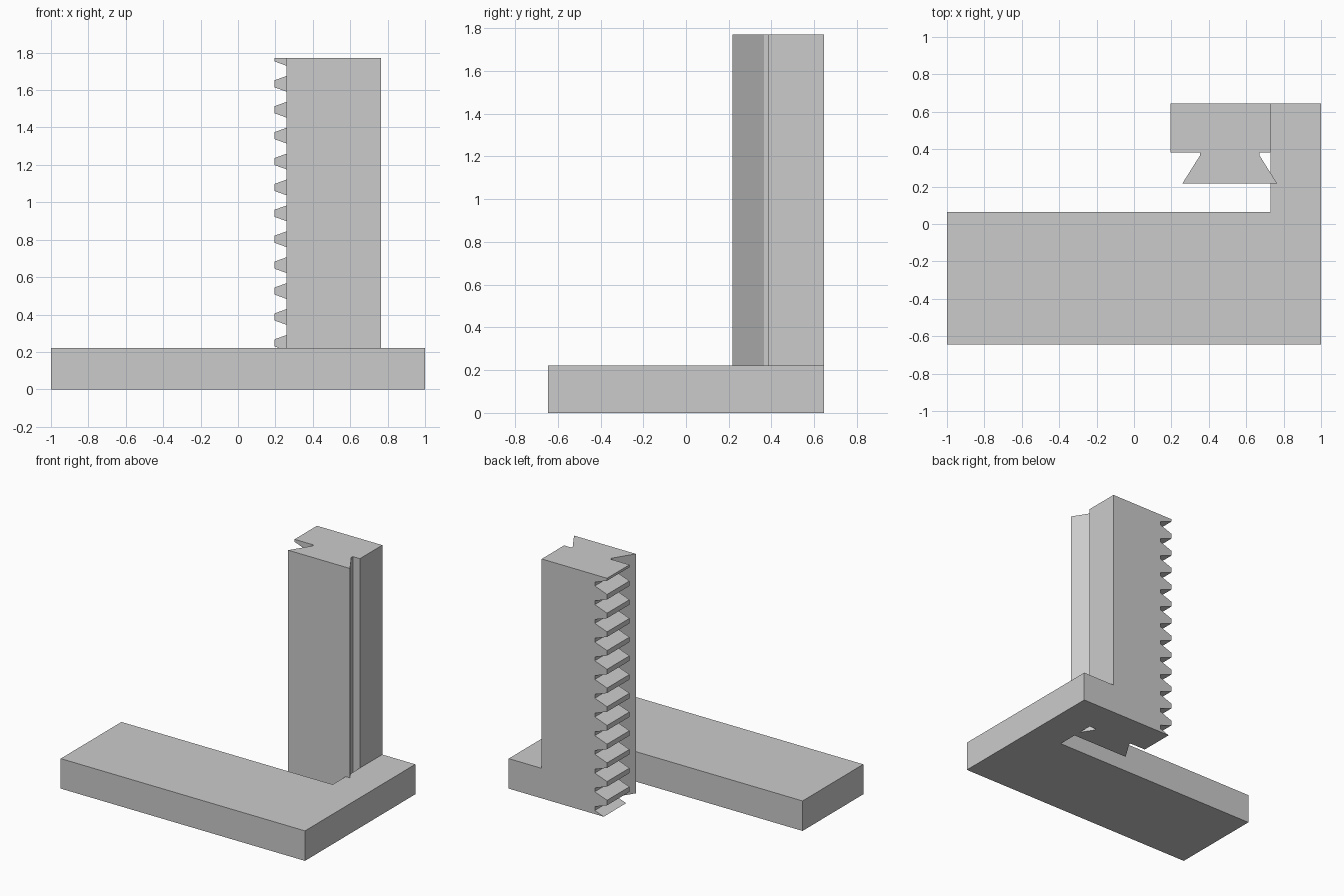
import bpy
import bmesh
from mathutils import Vector

cube = bpy.data.objects.get("Cube")
if cube:
    bpy.data.objects.remove(cube, do_unlink=True)

grey = bpy.data.materials.new("plain grey")
grey.use_nodes = True
colour = (0.6, 0.6, 0.6, 1)
grey.diffuse_color = colour
grey.node_tree.nodes["Principled BSDF"].inputs["Base Color"].default_value = colour

BASE_TOP, TOP = 0.222, 1.772
BACK, BLOCK_FRONT, RAIL_FRONT = 0.645, 0.383, 0.217
FOOT_X, TIP_X = 0.73, 0.195


def prism(name, points, direction):
    """Extrude a closed flat outline along a direction."""
    bm = bmesh.new()
    face = bm.faces.new([bm.verts.new(p) for p in points])
    ext = bmesh.ops.extrude_face_region(bm, geom=[face])
    moved = [v for v in ext["geom"] if isinstance(v, bmesh.types.BMVert)]
    bmesh.ops.translate(bm, verts=moved, vec=Vector(direction))
    bmesh.ops.recalc_face_normals(bm, faces=bm.faces)
    mesh = bpy.data.meshes.new(name)
    bm.to_mesh(mesh)
    bm.free()
    mesh.materials.append(grey)
    obj = bpy.data.objects.new(name, mesh)
    bpy.context.collection.objects.link(obj)
    return obj


# L-shaped base plate
outline = [(-1, -BACK), (1, -BACK), (1, BACK), (FOOT_X, BACK),
           (FOOT_X, 0.065), (-1, 0.065)]
base = prism("base_and_rack_column", [(x, y, 0) for x, y in outline], (0, 0, BASE_TOP))

# Upright block with straight rack teeth on one side
PITCH, DEPTH = 0.1385, 0.1
TIP, ROOT = 0.0187, 0.0549          # half widths of a tooth


def rack_x(z):
    off = abs((TOP - z + PITCH / 2) % PITCH - PITCH / 2)
    return TIP_X + DEPTH * min(1, max(0, (off - TIP) / (ROOT - TIP)))


heights = {0, TOP}
for k in range(15):
    for d in (-ROOT, -TIP, TIP, ROOT):
        z = TOP - k * PITCH + d
        if 0 < z < TOP:
            heights.add(z)
profile = [(rack_x(z), BACK, z) for z in sorted(heights)]
profile += [(FOOT_X, BACK, TOP), (FOOT_X, BACK, 0)]
block = prism("rack_block", profile, (0, BLOCK_FRONT - BACK, 0))

# Dovetail rail along the front of the block
MID = 0.512
half = [(0.253, RAIL_FRONT), (0.16, 0.365), (0.16, BLOCK_FRONT)]
rail_outline = [(MID + x, y) for x, y in half] + [(MID - x, y) for x, y in reversed(half)]
rail = prism("dovetail_rail", [(x, y, 0) for x, y in rail_outline], (0, 0, TOP))

# Join the parts into one solid
bpy.context.view_layer.objects.active = base
for part in (block, rail):
    mod = base.modifiers.new("join", "BOOLEAN")
    mod.operation = "UNION"
    mod.solver = "EXACT"
    mod.object = part
    bpy.ops.object.modifier_apply(modifier=mod.name)
    bpy.data.objects.remove(part, do_unlink=True)
